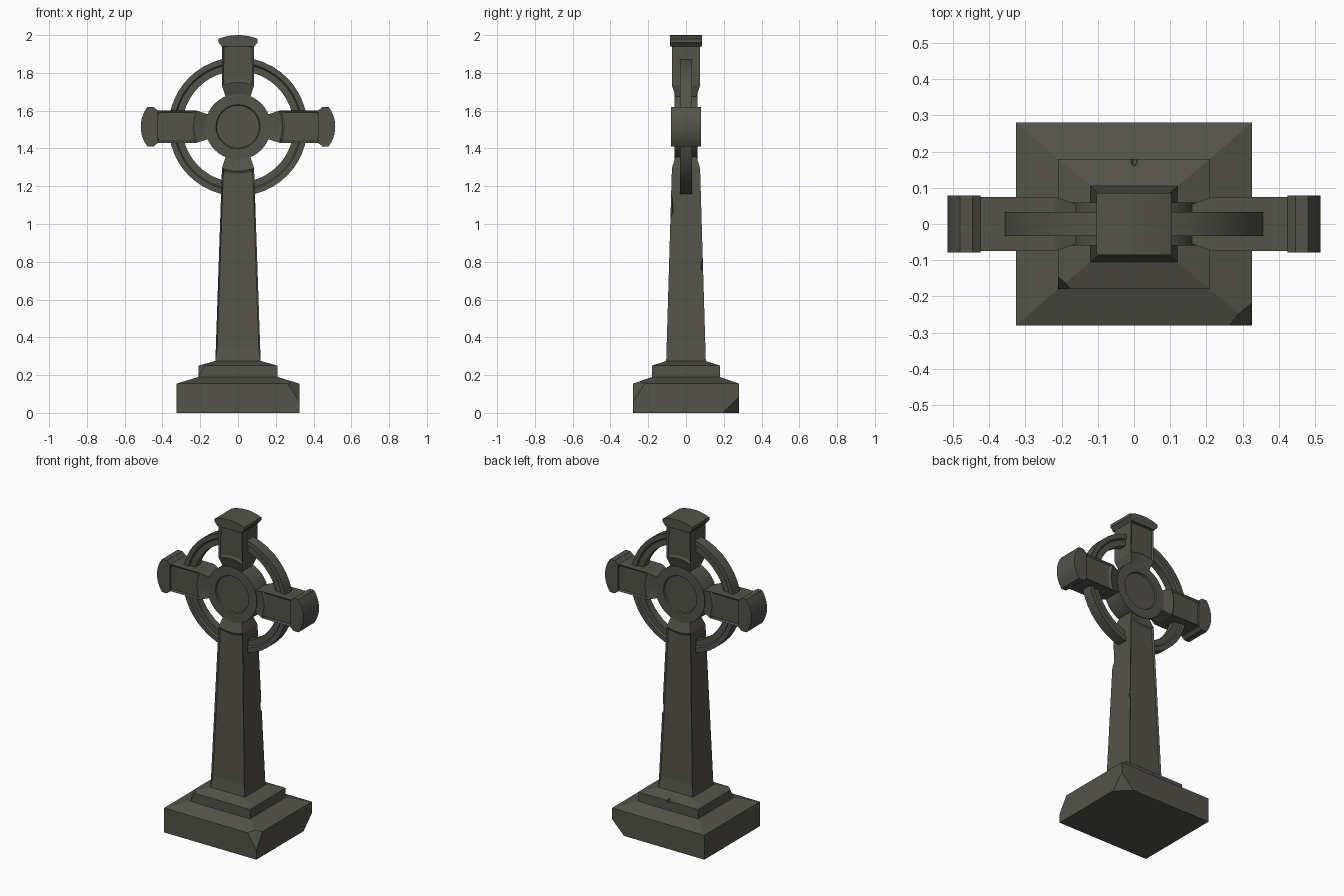
import bpy, bmesh, math
from mathutils import Vector

if "Cube" in bpy.data.objects:
    bpy.data.objects.remove(bpy.data.objects["Cube"])

HUB_Z = 1.515
stone = bpy.data.materials.new("weathered_stone")
stone.diffuse_color = (0.088, 0.086, 0.068, 1)
stone.use_nodes = True
stone.node_tree.nodes["Principled BSDF"].inputs["Base Color"].default_value = stone.diffuse_color


def finish(bm, name, smooth=False):
    bmesh.ops.recalc_face_normals(bm, faces=bm.faces)
    me = bpy.data.meshes.new(name)
    bm.to_mesh(me)
    bm.free()
    me.materials.append(stone)
    ob = bpy.data.objects.new(name, me)
    bpy.context.collection.objects.link(ob)
    if smooth:
        bpy.ops.object.select_all(action='DESELECT')
        ob.select_set(True)
        bpy.context.view_layer.objects.active = ob
        bpy.ops.object.shade_smooth_by_angle(angle=math.radians(20))
    return ob


def skin(bm, rings, closed=False):
    """Bridge equal-length vertex rings; cap the ends unless closed."""
    n = len(rings[0])
    for i in range(len(rings) if closed else len(rings) - 1):
        a, b = rings[i], rings[(i + 1) % len(rings)]
        for j in range(n):
            k = (j + 1) % n
            bm.faces.new((a[j], a[k], b[k], b[j]))
    if not closed:
        bm.faces.new(rings[0])
        bm.faces.new(rings[-1])


def block(name, levels, chips):
    """Rectangular stepped block with broken corners cut by planes."""
    bm = bmesh.new()
    skin(bm, [[bm.verts.new((sx * x, sy * y, z)) for sx, sy in ((-1, -1), (1, -1), (1, 1), (-1, 1))]
              for x, y, z in levels])
    for co, no in chips:
        cut = bmesh.ops.bisect_plane(bm, geom=bm.verts[:] + bm.edges[:] + bm.faces[:], dist=1e-5,
                                     plane_co=co, plane_no=Vector(no).normalized(), clear_outer=True)
        edges = [e for e in cut['geom_cut'] if isinstance(e, bmesh.types.BMEdge)]
        bmesh.ops.holes_fill(bm, edges=edges, sides=0)
    return finish(bm, name)


def place(angle, u, t, y):
    """Point at distance u along an arm, t across it."""
    c, s = math.cos(angle), math.sin(angle)
    return (u * c - t * s, y, HUB_Z + u * s + t * c)


def limb(name, angle, r_out, w_out, d_out, r_in=0.235, w_in=0.085, d_in=0.075, foot=0.0, n=8):
    """Panelled limb with curved ends, tapering to a neck at the hub."""
    bm = bmesh.new()
    rows = []
    for s in (-1, 1):
        neck, inner, outer = [], [], []
        for j in range(n + 1):
            f = 2 * j / n - 1
            t = f * 0.06
            neck.append(bm.verts.new(place(angle, math.sqrt(0.155 ** 2 - t * t), t, s * 0.05)))
            t = f * w_in
            u = math.sqrt(r_in ** 2 - t * t)
            d = d_in + (d_out - d_in) * (u - r_in) / (r_out - r_in)
            inner.append(bm.verts.new(place(angle, u, t, s * d)))
            t = f * w_out
            u = r_out if foot else math.sqrt(r_out ** 2 - t * t)
            outer.append(bm.verts.new(place(angle, u, t, s * d_out)))
        rows.append((neck, inner, outer))
    panels = []
    for neck, inner, outer in rows:
        panels.append(bm.faces.new(inner + outer[::-1]))
        for j in range(n):
            bm.faces.new((neck[j], neck[j + 1], inner[j + 1], inner[j]))
    (n0, i0, o0), (n1, i1, o1) = rows
    for j in (0, n):
        bm.faces.new((n0[j], i0[j], i1[j], n1[j]))
        bm.faces.new((i0[j], o0[j], o1[j], i1[j]))
    for a, b in ((n0, n1), (o0, o1)):
        for j in range(n):
            bm.faces.new((a[j], a[j + 1], b[j + 1], b[j]))
    bmesh.ops.recalc_face_normals(bm, faces=bm.faces)
    for p in panels:
        bmesh.ops.inset_region(bm, faces=[p], thickness=0.014, depth=-0.009)
        for v in p.verts:          # taller plain foot below the shaft panel
            if foot and v.co.z < 0.5:
                v.co.z += foot
                v.co.y *= 0.985
    return finish(bm, name)


def cap(name, angle, start, flat, tip, depth, n=10):
    """Flared arm end with a bowed outer face."""
    bm = bmesh.new()
    half = 0.104
    pts = [(start, -0.085), (start + 0.022, -half)]
    sag = tip - flat
    R = (half ** 2 + sag ** 2) / (2 * sag)
    for j in range(n + 1):
        t = half * (2 * j / n - 1)
        pts.append((tip - R + math.sqrt(R * R - t * t), t))
    pts += [(start + 0.022, half), (start, 0.085)]
    skin(bm, [[bm.verts.new(place(angle, u, t, y)) for u, t in pts] for y in (-depth, depth)])
    return finish(bm, name, True)


def turned(name, profile, n, closed):
    """Spin an (r, y) profile about the hub axis."""
    bm = bmesh.new()
    skin(bm, [[bm.verts.new(place(2 * math.pi * j / n, r, 0, y)) for j in range(n)]
              for r, y in profile], closed)
    return finish(bm, name, True)


def break_off(target, name, loc, size):
    """Chip stone away with a hidden faceted cutter."""
    bm = bmesh.new()
    bmesh.ops.create_icosphere(bm, subdivisions=1, radius=1)
    for v in bm.verts:
        v.co = Vector(loc) + Vector([a * b for a, b in zip(v.co, size)])
    cutter = finish(bm, name)
    cutter.hide_render = True
    cutter.hide_viewport = True
    cutter.display_type = 'WIRE'
    mod = target.modifiers.new(name, 'BOOLEAN')
    mod.operation = 'DIFFERENCE'
    mod.solver = 'EXACT'
    mod.object = cutter


# Base blocks
block("plinth", [(0.325, 0.28, 0), (0.325, 0.28, 0.155), (0.21, 0.18, 0.19)],
      [((0.325, -0.28, 0.06), (1, -1, 0.65)), ((0.325, 0.28, 0.085), (1, 1, -1))])
step = block("upper_step", [(0.21, 0.18, 0.185), (0.21, 0.18, 0.25), (0.12, 0.105, 0.275)],
             [((-0.21, -0.145, 0.25), (-1, -1, 0.6))])
break_off(step, "step_notch_cutter", (0, 0.185, 0.255), (0.012, 0.03, 0.03))

# Shaft with long panels front and back
shaft = limb("shaft", -math.pi / 2, HUB_Z - 0.27, 0.12, 0.105, foot=0.062)
break_off(shaft, "shaft_front_chip_cutter", (0.098, -0.086, 1.1), (0.022, 0.022, 0.085))
break_off(shaft, "shaft_back_chip_cutter", (0.108, 0.095, 0.78), (0.02, 0.02, 0.045))

# Cross arms and flared ends
for name, ang in (("right", 0), ("left", math.pi)):
    limb(name + "_arm", ang, 0.44, 0.085, 0.075)
    cap(name + "_arm_end", ang, 0.424, 0.48, 0.515, 0.079)
limb("top_arm", math.pi / 2, 0.44, 0.085, 0.075)
cap("top_arm_end", math.pi / 2, 0.424, 0.465, 0.485, 0.086)

# Ring and hub
turned("ring", [(0.367, -0.033), (0.367, 0.033), (0.338, 0.033), (0.331, 0.023), (0.295, 0.023),
                (0.295, -0.023), (0.331, -0.023), (0.338, -0.033)], 48, True)
turned("hub", [(0.113, -0.05), (0.117, -0.06), (0.174, -0.06),
               (0.174, 0.06), (0.117, 0.06), (0.113, 0.05)], 40, False)
